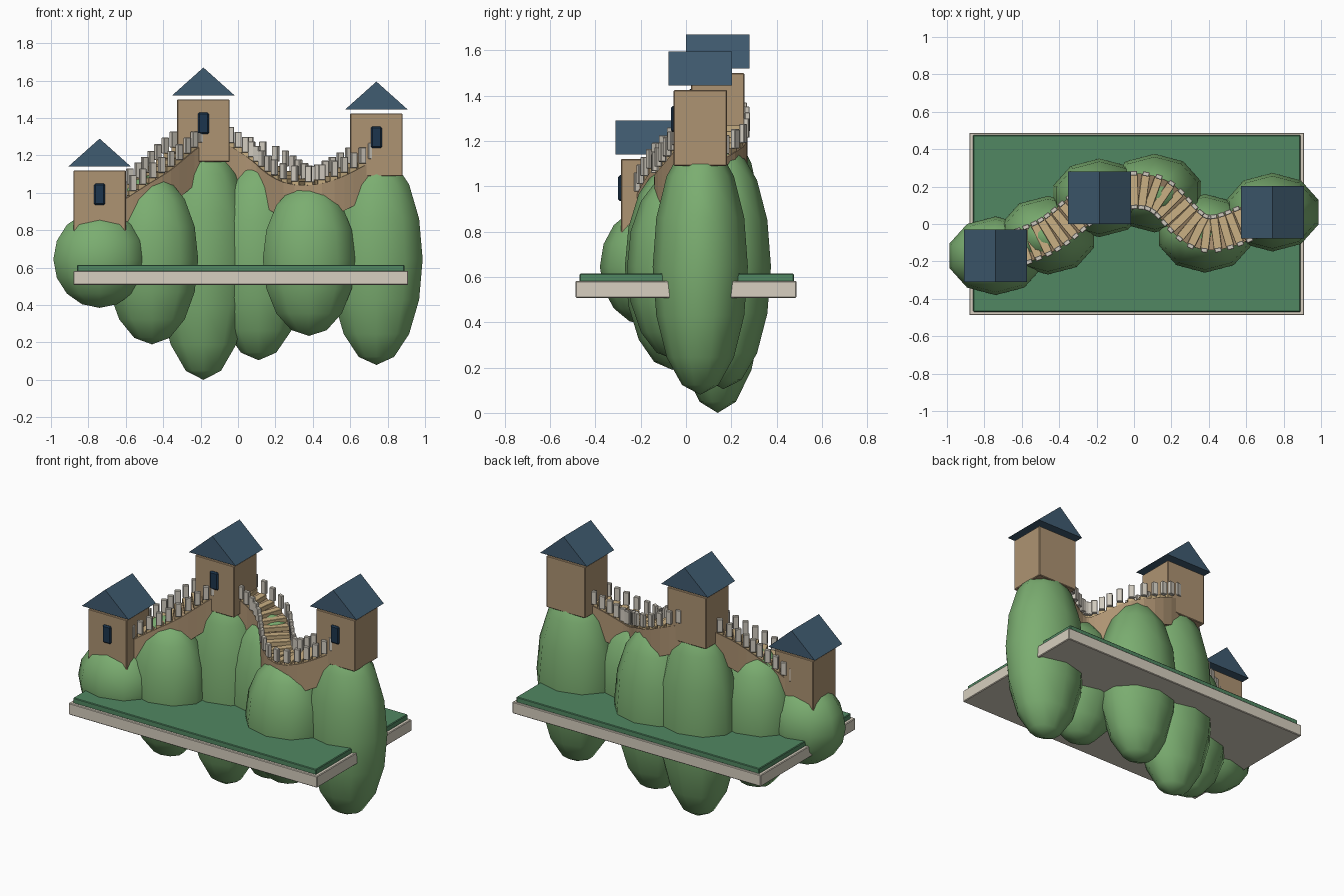
import bpy, math
from mathutils import Vector, Matrix

if "Cube" in bpy.data.objects:
    bpy.data.objects.remove(bpy.data.objects["Cube"])


def material(name, rgb):
    m = bpy.data.materials.new(name)
    m.diffuse_color = tuple((c / 255) ** 2.2 for c in rgb) + (1,)
    m.use_nodes = True
    m.node_tree.nodes["Principled BSDF"].inputs["Base Color"].default_value = m.diffuse_color
    return m


GRASS = material("grass", (82, 134, 98))
HILL = material("hill_green", (122, 172, 112))
PLINTH = material("plinth_stone", (214, 206, 190))
BRICK = material("brick", (172, 146, 114))
STEP = material("step_stone", (200, 174, 130))
MERLON = material("merlon_stone", (208, 202, 190))
ROOF = material("roof_tile", (66, 92, 112))
WINDOW = material("window_dark", (34, 56, 78))


def mesh_object(name, verts, faces, mat):
    me = bpy.data.meshes.new(name)
    me.from_pydata([tuple(v) for v in verts], [], faces)
    me.update()
    ob = bpy.data.objects.new(name, me)
    bpy.context.collection.objects.link(ob)
    me.materials.append(mat)
    return ob


BOX_FACES = [(0, 1, 3, 2), (4, 6, 7, 5), (0, 4, 5, 1),
             (2, 3, 7, 6), (0, 2, 6, 4), (1, 5, 7, 3)]


def box(name, loc, size, mat, yaw=0, bevel=0.004):
    verts = [(x * size[0] / 2, y * size[1] / 2, z * size[2] / 2)
             for x in (-1, 1) for y in (-1, 1) for z in (-1, 1)]
    ob = mesh_object(name, verts, BOX_FACES, mat)
    ob.location = loc
    ob.rotation_euler.z = yaw
    if bevel:
        mod = ob.modifiers.new("bevel", "BEVEL")
        mod.width = bevel
        mod.segments = 1
    return ob


# Plinth slab and lawn
box("plinth", (0.015, 0, 0.545), (1.79, 0.975, 0.075), PLINTH)
box("lawn", (0.015, 0.003, 0.597), (1.75, 0.945, 0.036), GRASS)

# Route nodes: x, y, height of hill above its centre level
LEVEL = 0.645
NODES = [(-0.74, -0.17, 0.26), (-0.46, -0.06, 0.455), (-0.185, 0.14, 0.645),
         (0.11, 0.165, 0.54), (0.38, -0.05, 0.41), (0.74, 0.063, 0.565)]

# Hills: ten-sided stretched spheres
for i, (x, y, h) in enumerate(NODES):
    bpy.ops.mesh.primitive_uv_sphere_add(segments=10, ring_count=8, radius=1,
                                         location=(x, y, LEVEL))
    ob = bpy.context.object
    ob.name = f"hill_{i + 1}"
    ob.data.transform(Matrix.Diagonal((0.26, 0.21, h, 1)))
    ob.data.materials.append(HILL)
    bpy.ops.object.shade_smooth_by_angle(angle=math.radians(50))

# Watchtowers with gable roofs and front windows
for i, k in enumerate((0, 2, 5)):
    x, y, _ = NODES[k]
    base = (0.785, 1.165, 1.09)[i]
    box(f"tower_{i + 1}", (x, y, base + 0.1675), (0.28, 0.235, 0.335), BRICK)
    box(f"window_{i + 1}", (x, y - 0.118, base + 0.207), (0.06, 0.022, 0.115),
        WINDOW, bevel=0.008)
    z0, z1 = base + 0.355, base + 0.505
    verts = [(x + dx, y + s * 0.141, z) for s in (-1, 1)
             for dx, z in ((-0.168, z0), (0.168, z0), (0, z1))]
    mesh_object(f"roof_{i + 1}", verts,
                [(0, 1, 2), (5, 4, 3), (0, 3, 4, 1), (1, 4, 5, 2), (2, 5, 3, 0)],
                ROOF)

# Smooth route through the hill tops
P = [Vector((x, y, LEVEL + h)) for x, y, h in NODES]
P = [2 * P[0] - P[1]] + P + [2 * P[-1] - P[-2]]
dense = []
for i in range(1, len(P) - 2):
    a, b, c, d = P[i - 1:i + 3]
    for j in range(40):
        t = j / 40
        dense.append(0.5 * (2 * b + (c - a) * t + (2 * a - 5 * b + 4 * c - d) * t * t
                            + (3 * b - a - 3 * c + d) * t ** 3))
dense.append(P[-2])
route, walked = [dense[0]], 0
for p, q in zip(dense, dense[1:]):
    walked += (q - p).xy.length
    if walked >= 0.047:
        route.append(q)
        walked = 0

frames = []
for i, p in enumerate(route):
    d = (route[min(i + 1, len(route) - 1)] - route[max(i - 1, 0)]).xy.normalized()
    frames.append((p, Vector((-d.y, d.x, 0)), math.atan2(d.y, d.x)))

# Wall body swept along the route
verts, faces = [], []
for i, (p, n, _) in enumerate(frames):
    for s, z in ((-1, -0.2), (1, -0.2), (1, -0.015), (-1, -0.015)):
        verts.append(p + n * s * 0.09 + Vector((0, 0, z)))
    if i:
        a, b = 4 * i - 4, 4 * i
        faces += [(a + k, a + (k + 1) % 4, b + (k + 1) % 4, b + k) for k in range(4)]
last = len(verts) - 4
faces += [(3, 2, 1, 0), tuple(range(last, last + 4))]
mesh_object("wall_body", verts, faces, BRICK)

# Steps across the walkway and merlons along both sides
for i, (p, n, yaw) in enumerate(frames):
    box(f"step_{i + 1}", p + Vector((0, 0, -0.01)), (0.044, 0.165, 0.03), STEP,
        yaw, bevel=0.002)
    for side, s in (("left", 1), ("right", -1)):
        q = p + n * s * 0.09 + Vector((0, 0, 0.045))
        box(f"merlon_{side}_{i + 1}", q, (0.036, 0.024, 0.085), MERLON, yaw, bevel=0.003)
